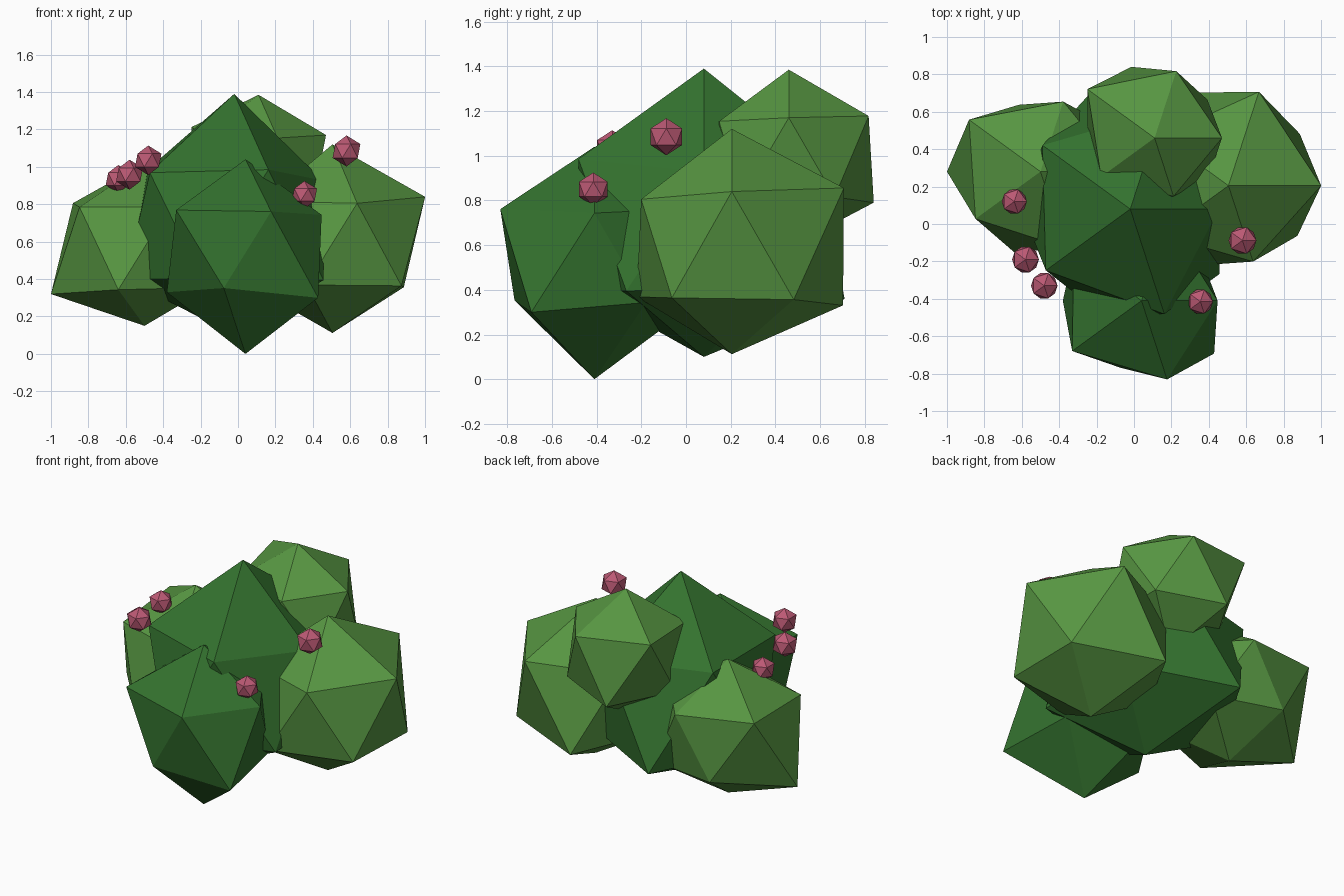
import bpy, bmesh, math

if "Cube" in bpy.data.objects:
    bpy.data.objects.remove(bpy.data.objects["Cube"])


def material(name, rgb):
    m = bpy.data.materials.new(name)
    m.diffuse_color = (*rgb, 1)
    m.use_nodes = True
    m.node_tree.nodes["Principled BSDF"].inputs["Base Color"].default_value = m.diffuse_color
    return m


DARK = material("dark leaf green", (0.034, 0.170, 0.028))
LIGHT = material("light leaf green", (0.095, 0.305, 0.054))
PINK = material("berry pink", (0.50, 0.100, 0.175))


def level_and_turn(v):
    # bottom pole first, then each ring clockwise, top pole last
    turn = (10 - math.degrees(math.atan2(v.co.y, v.co.x))) % 360
    return (round(v.co.z, 1), turn if abs(v.co.z) < 0.9 else 0)


def clump(name, mat, centre, radii):
    """Icosahedron whose twelve corners are pushed in or out along their directions."""
    bm = bmesh.new()
    bmesh.ops.create_icosphere(bm, subdivisions=1, radius=1)
    for v, r in zip(sorted(bm.verts, key=level_and_turn), radii):
        v.co *= r
    mesh = bpy.data.meshes.new(name)
    bm.to_mesh(mesh)
    bm.free()
    mesh.materials.append(mat)
    ob = bpy.data.objects.new(name, mesh)
    ob.location = centre
    bpy.context.collection.objects.link(ob)


# leaf clumps: radii are bottom, five lower corners, five upper corners, top
clump("middle_leaves", DARK, (-0.02, 0.08, 0.69),
      (.59, .66, .64, .65, .74, .62, .53, .66, .624, .649, .62, .70))
clump("front_leaves", DARK, (0.04, -0.41, 0.54),
      (.54, .537, .42, .47, .50, .44, .455, .495, .512, .50, .50, .50))
clump("left_leaves", LIGHT, (-0.50, 0.28, 0.57),
      (.42, .48, .507, .559, .42, .48, .48, .48, .48, .528, .44, .45))
clump("right_leaves", LIGHT, (0.505, 0.205, 0.592),
      (.48, .51, .50, .50, .585, .527, .554, .477, .50, .50, .59, .528))
clump("back_leaves", LIGHT, (0.11, 0.46, 0.99),
      (.40, .40, .40, .40, .447, .39, .403, .367, .395, .497, .42, .395))

# berries
berries = [(-0.64, 0.12, 0.935, .075), (-0.58, -0.19, 0.958, .08),
           (-0.48, -0.33, 1.035, .079), (0.58, -0.088, 1.085, .083),
           (0.355, -0.415, 0.85, .075)]
for i, (x, y, z, r) in enumerate(berries, 1):
    clump(f"berry_{i}", PINK, (x, y, z), [r] * 12)
